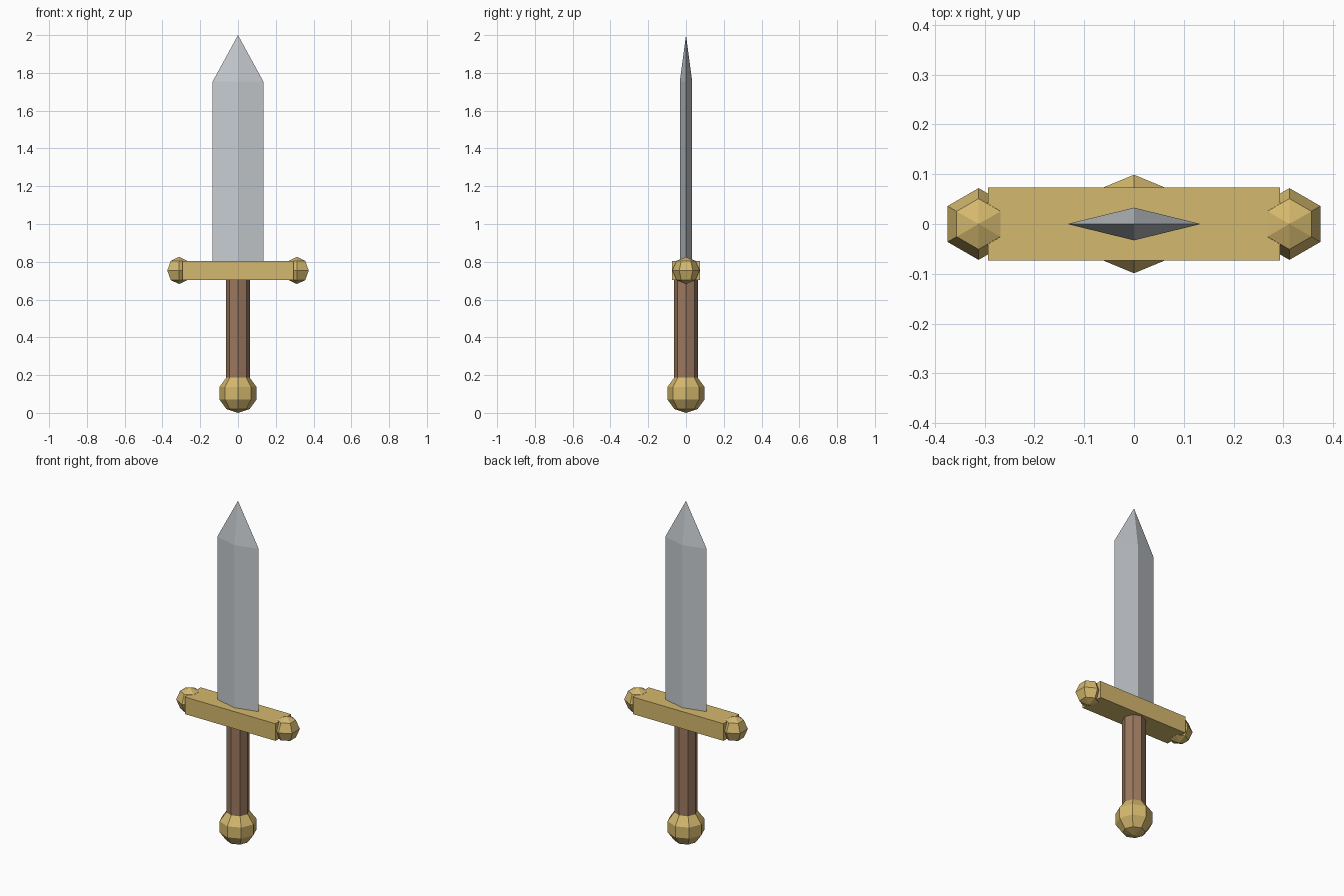
import bpy
import bmesh
from math import sin, cos, pi

cube = bpy.data.objects.get("Cube")
if cube:
    bpy.data.objects.remove(cube, do_unlink=True)


def material(name, rgb):
    mat = bpy.data.materials.new(name)
    mat.use_nodes = True
    mat.diffuse_color = (*rgb, 1)
    mat.node_tree.nodes["Principled BSDF"].inputs["Base Color"].default_value = (*rgb, 1)
    return mat


steel = material("steel", (0.57, 0.60, 0.63))
gold = material("gold", (0.66, 0.48, 0.155))
leather = material("brown leather", (0.33, 0.19, 0.115))


def loft(name, mat, profile, sides, center=(0, 0, 0), flatten=1.0):
    """Stack rings of (radius, z), closing to a point where the radius is zero."""
    bm = bmesh.new()
    cx, cy, cz = center
    rings = []
    for r, z in profile:
        angles = [pi / 2 + 2 * pi * i / sides for i in range(sides)] if r else [0]
        rings.append([bm.verts.new((cx + r * cos(a), cy + r * flatten * sin(a), cz + z))
                      for a in angles])
    for low, high in zip(rings, rings[1:]):
        for i in range(sides):
            j = (i + 1) % sides
            if len(low) == 1:
                bm.faces.new((low[0], high[j], high[i]))
            elif len(high) == 1:
                bm.faces.new((low[i], low[j], high[0]))
            else:
                bm.faces.new((low[i], low[j], high[j], high[i]))
    # Flat caps on open ends
    if len(rings[0]) > 1:
        bm.faces.new(rings[0][::-1])
    if len(rings[-1]) > 1:
        bm.faces.new(rings[-1])
    bmesh.ops.recalc_face_normals(bm, faces=bm.faces)
    mesh = bpy.data.meshes.new(name)
    bm.to_mesh(mesh)
    bm.free()
    mesh.materials.append(mat)
    obj = bpy.data.objects.new(name, mesh)
    bpy.context.collection.objects.link(obj)
    return obj


def ball(name, radius, sides, rings, center):
    profile = [(0, -radius)]
    profile += [(radius * sin(pi * k / rings), -radius * cos(pi * k / rings))
                for k in range(1, rings)]
    profile.append((0, radius))
    return loft(name, gold, profile, sides, center)


# Blade: diamond section tapering to a point
loft("blade", steel, [(0.134, 0.78), (0.134, 1.755), (0, 2.0)], 4, flatten=0.245)

# Handle and pommel
loft("grip", leather, [(0.0625, 0.15), (0.0625, 0.72)], 8)
ball("pommel", 0.104, 8, 5, (0, 0, 0.104))

# Crossguard bar with a knob on each end
bpy.ops.mesh.primitive_cube_add(size=1, location=(0, 0, 0.754))
guard = bpy.context.object
guard.name = "crossguard"
guard.scale = (0.586, 0.146, 0.1)
guard.data.materials.append(gold)
for side, x in (("left", 0.312), ("right", -0.312)):
    ball(side + "_guard_knob", 0.072, 6, 4, (x, 0, 0.754))
